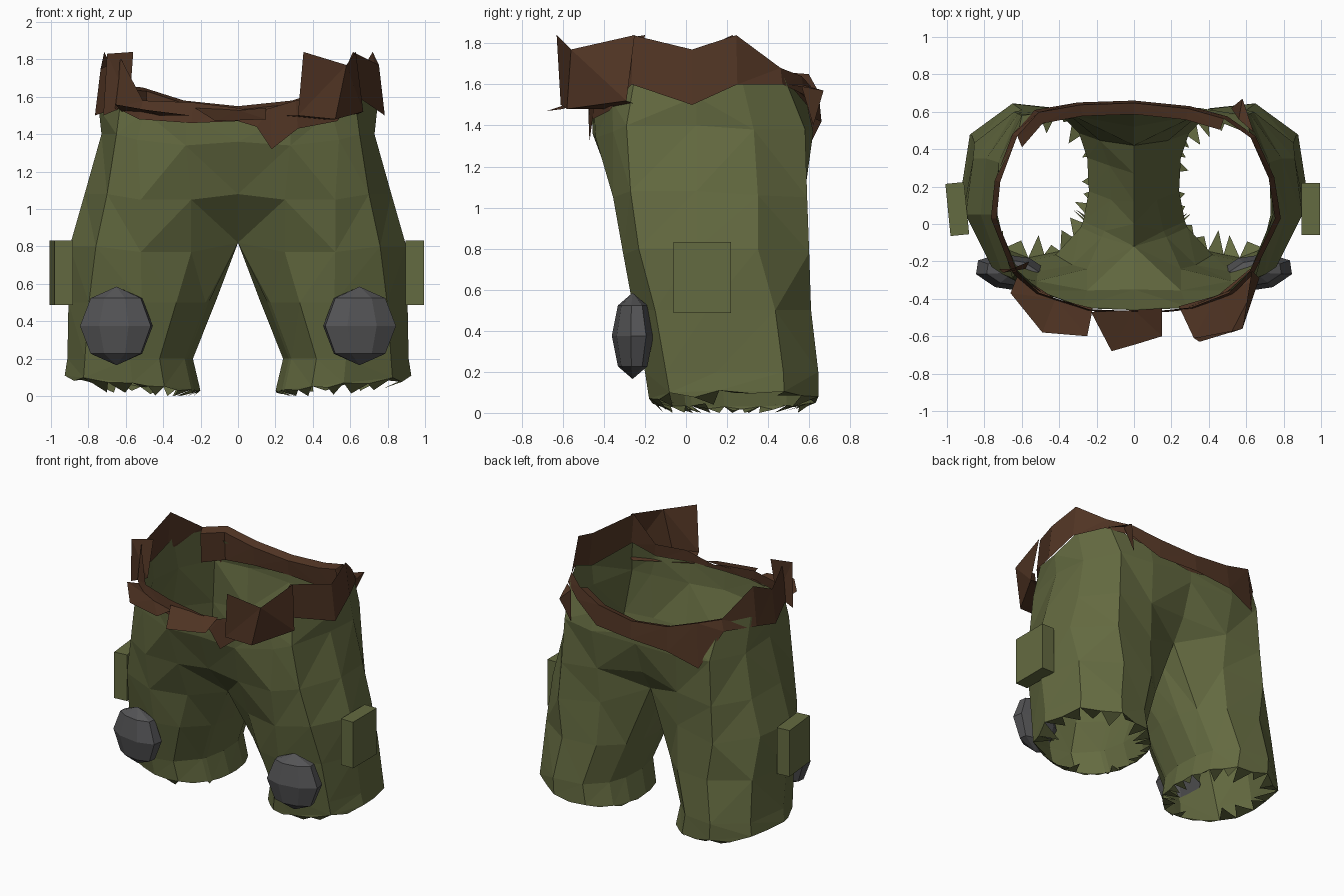
import bpy, bmesh, math, random
from mathutils import Vector, Matrix

if "Cube" in bpy.data.objects:
    bpy.data.objects.remove(bpy.data.objects["Cube"])

random.seed(4)


def colour(name, rgb):
    m = bpy.data.materials.new(name)
    m.diffuse_color = (*rgb, 1)
    m.use_nodes = True
    m.node_tree.nodes["Principled BSDF"].inputs["Base Color"].default_value = m.diffuse_color
    return m


GREEN = colour("olive_cloth", (0.127, 0.145, 0.052))
BROWN = colour("brown_leather", (0.084, 0.036, 0.018))
GREY = colour("grey_pad", (0.088, 0.088, 0.092))


def finish(name, bm, mat):
    me = bpy.data.meshes.new(name)
    bm.to_mesh(me)
    bm.free()
    me.materials.append(mat)
    ob = bpy.data.objects.new(name, me)
    bpy.context.collection.objects.link(ob)
    return ob


def bridge(bm, a, b, closed):
    n = len(a)
    for i in range(n if closed else n - 1):
        j = (i + 1) % n
        bm.faces.new((a[i], a[j], b[j], b[i]))


# Hip half-arcs, from front centre round the outside to back centre
WAIST = [(0, -.46, 1.5), (.28, -.45, 1.5), (.5, -.36, 1.52), (.62, -.25, 1.63), (.745, .05, 1.54),
         (.725, .27, 1.63), (.62, .48, 1.63), (.35, .59, 1.5), (0, .6, 1.44)]
HIP = [(0, -.455, 1.36), (.28, -.44, 1.34), (.54, -.355, 1.37), (.65, -.29, 1.4), (.73, .05, 1.4),
       (.725, .33, 1.38), (.6, .58, 1.38), (.35, .62, 1.37), (0, .6, 1.36)]
THIGH = [(0, -.35, 1.08), (.25, -.355, 1.05), (.52, -.355, 1.05), (.7, -.27, 1.08), (.82, .05, 1.08),
         (.79, .35, 1.06), (.62, .59, 1.05), (.33, .58, 1.08), (0, .52, 1.12)]
CROTCH = [(0, -.12, .82), (.25, -.24, .77), (.52, -.305, .77), (.76, -.23, .8), (.9, .05, .8),
          (.86, .35, .8), (.64, .6, .78), (.32, .56, .82), (0, .42, .96)]
SADDLE = [(0, .27, .88), (0, .12, .83), (0, 0, .82)]
ANGLES = [-148, -115, -90, -47, -8, 33, 80, 114, 145, 165, 185, 207]


def leg_ring(z, x0, x1, y0, y1, slope=0.0):
    """Oval leg section; slope lifts the outer side."""
    out = []
    for a in ANGLES:
        c, s = math.cos(math.radians(a)), math.sin(math.radians(a))
        c = math.copysign(abs(c) ** .88, c)
        s = math.copysign(abs(s) ** .88, s)
        out.append(((x0 + x1) / 2 + c * (x1 - x0) / 2,
                    (y0 + y1) / 2 + s * (y1 - y0) / 2, z + slope * c))
    return out


bm = bmesh.new()
for side in (1, -1):
    def add(points):
        return [bm.verts.new((side * x, y, z)) for x, y, z in points]

    arcs = [add(p) for p in (WAIST, HIP, THIGH, CROTCH)]
    for a, b in zip(arcs, arcs[1:]):
        bridge(bm, a, b, False)
    rings = [arcs[-1] + add(SADDLE)]
    for spec in ((.5, .12, .91, -.255, .615), (.2, .24, .915, -.2, .65),
                 (.07, .2, .93, -.18, .65, .04)):
        rings.append(add(leg_ring(*spec)))
    for a, b in zip(rings, rings[1:]):
        bridge(bm, a, b, True)
    # torn hem: ragged teeth folding inward around the leg opening
    hem = rings[-1]
    mid = sum((v.co for v in hem), Vector()) / len(hem)
    for i, v in enumerate(hem):
        w = hem[(i + 1) % len(hem)]
        steps = [v, bm.verts.new(v.co.lerp(w.co, .5) - Vector((0, 0, random.uniform(.005, .03)))), w]
        bm.faces.new(steps)
        for p, q in zip(steps, steps[1:]):
            c = (p.co + q.co) / 2
            tip = c.lerp(mid, random.uniform(.1, .35))
            tip.z = max(.0, c.z + random.uniform(-.07, .02))
            bm.faces.new((p, q, bm.verts.new(tip)))
bmesh.ops.remove_doubles(bm, verts=[v for v in bm.verts if abs(v.co.x) < 1e-5], dist=1e-4)
bmesh.ops.recalc_face_normals(bm, faces=bm.faces)
bmesh.ops.triangulate(bm, faces=bm.faces)
finish("trousers", bm, GREEN)

# Ragged waistband: x, y, lower edge, upper edge
BAND = [(0, -.475, 1.47, 1.54), (.1, -.475, 1.44, 1.52), (.18, -.47, 1.32, 1.54),
        (.32, -.455, 1.43, 1.58), (.53, -.375, 1.47, 1.6), (.64, -.265, 1.6, 1.84),
        (.785, .03, 1.5, 1.77), (.75, .25, 1.6, 1.84), (.65, .47, 1.6, 1.68),
        (.5, .575, 1.55, 1.64), (.3, .63, 1.43, 1.58), (0, .66, 1.42, 1.55),
        (-.3, .65, 1.4, 1.58), (-.53, .61, 1.32, 1.65), (-.65, .48, 1.58, 1.66),
        (-.745, .23, 1.55, 1.84), (-.765, .03, 1.5, 1.75), (-.65, -.26, 1.54, 1.8),
        (-.53, -.375, 1.48, 1.58), (-.25, -.465, 1.46, 1.57)]
bm = bmesh.new()
low = [bm.verts.new((x, y, a)) for x, y, a, b in BAND]
top = [bm.verts.new((x * .96, y * .98, b)) for x, y, a, b in BAND]
bridge(bm, low, top, True)
# doubled leather lining inside the back edge
back = top[9:15]
lip = [bm.verts.new((v.co.x * .96, v.co.y - .06, v.co.z - .02)) for v in back]
lining = [bm.verts.new((v.co.x, v.co.y + .01, 1.42)) for v in lip]
bridge(bm, back, lip, False)
bridge(bm, lip, lining, False)
bmesh.ops.triangulate(bm, faces=bm.faces)
finish("waistband", bm, BROWN)


def sheet(name, inner, outer, upper=None):
    """Loose leather flap: a ledge from inner to outer edge, with an optional upright wall."""
    bm = bmesh.new()
    rows = [[bm.verts.new(p) for p in r] for r in (inner, outer, upper) if r]
    for a, b in zip(rows, rows[1:]):
        bridge(bm, a, b, False)
    bmesh.ops.triangulate(bm, faces=bm.faces)
    return finish(name, bm, BROWN)


sheet("centre_flap", [(-.23, -.47, 1.54), (0, -.46, 1.53), (.15, -.45, 1.54)],
      [(-.12, -.68, 1.47), (.02, -.64, 1.475), (.15, -.6, 1.48)])
sheet("left_flap", [(-.22, -.45, 1.5), (-.42, -.4, 1.5), (-.62, -.27, 1.52)],
      [(-.25, -.6, 1.5), (-.49, -.58, 1.53), (-.66, -.37, 1.56)])
sheet("right_flap", [(.24, -.44, 1.5), (.45, -.38, 1.48), (.62, -.24, 1.5)],
      [(.32, -.61, 1.5), (.52, -.58, 1.48), (.67, -.29, 1.52)],
      [(.35, -.63, 1.84), (.58, -.56, 1.77), (.63, -.25, 1.84)])
sheet("left_spike", [(-.72, -.24, 1.5), (-.58, -.24, 1.56)],
      [(-.7, -.26, 1.83), (-.56, -.2, 1.84)])
sheet("back_scrap", [(.56, .56, 1.6), (.64, .49, 1.6)],
      [(.52, .62, 1.4), (.58, .67, 1.57)])

for side, label in ((1, "right"), (-1, "left")):
    # Faceted knee pad
    bm = bmesh.new()
    bmesh.ops.create_uvsphere(bm, u_segments=8, v_segments=4, radius=1)
    bmesh.ops.transform(bm, verts=bm.verts, matrix=Matrix.Translation((side * .65, -.26, .375))
                        @ Matrix.Rotation(side * .15, 4, 'Z') @ Matrix.Diagonal((.207, .098, .21, 1))
                        @ Matrix.Rotation(math.pi / 8, 4, 'Z'))
    finish(label + "_knee_pad", bm, GREY)
    # Box pocket on the outer thigh
    bm = bmesh.new()
    bmesh.ops.create_cube(bm, size=1)
    bmesh.ops.transform(bm, verts=bm.verts, matrix=Matrix.Translation((side * .945, .08, .66))
                        @ Matrix.Rotation((side < 0) * .1, 4, 'Z') @ Matrix.Diagonal((.1, .28, .345, 1)))
    finish(label + "_pocket", bm, GREEN)
